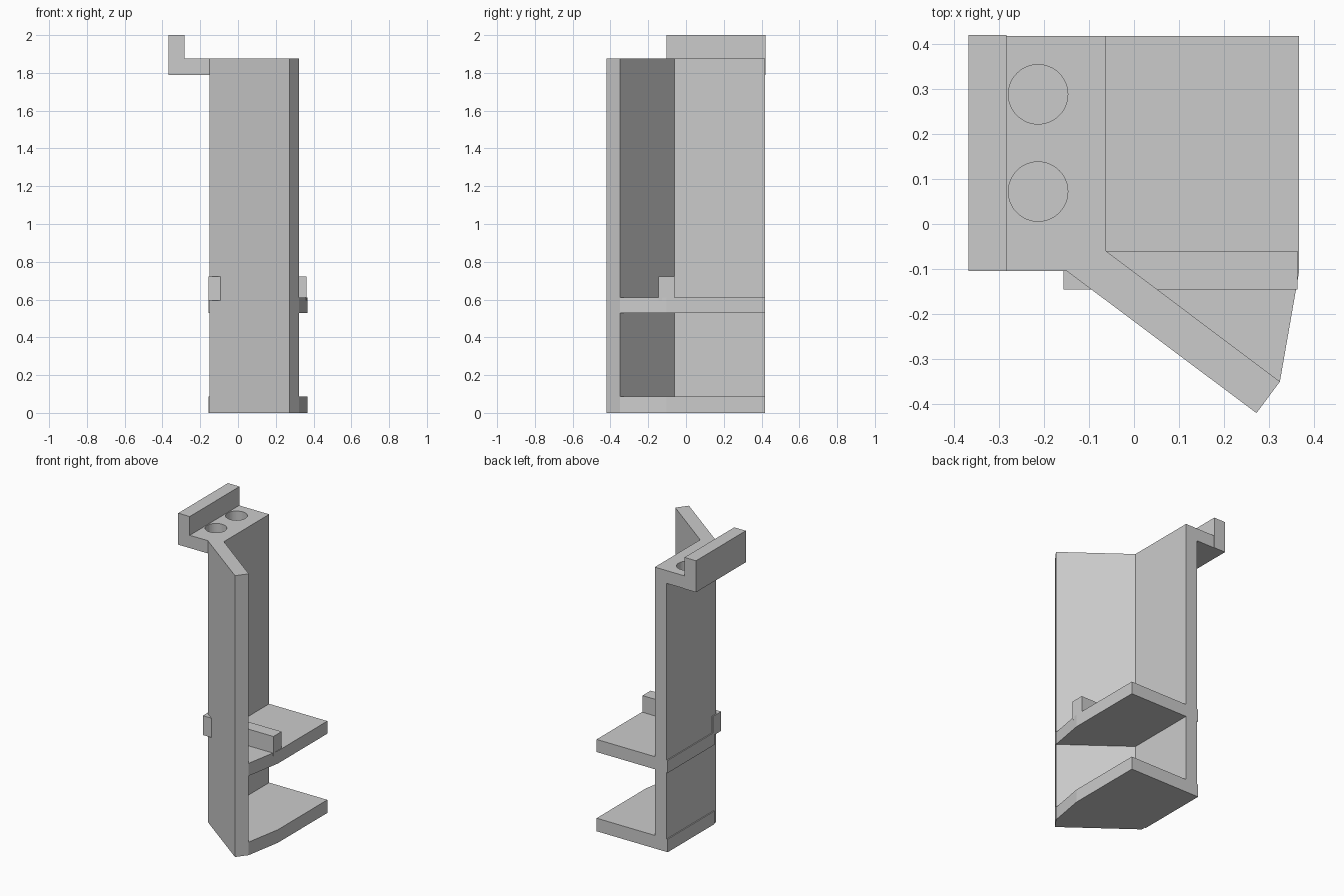
import bpy
import bmesh

if "Cube" in bpy.data.objects:
    bpy.data.objects.remove(bpy.data.objects["Cube"], do_unlink=True)

# Single grey plastic
grey = bpy.data.materials.new("grey_plastic")
grey.use_nodes = True
colour = (0.6, 0.6, 0.6, 1)
grey.diffuse_color = colour
grey.node_tree.nodes["Principled BSDF"].inputs["Base Color"].default_value = colour


def prism(name, outline, bottom, top):
    """Extrude a flat outline upwards."""
    bm = bmesh.new()
    base = bm.faces.new([bm.verts.new((x, y, bottom)) for x, y in outline])
    result = bmesh.ops.extrude_face_region(bm, geom=[base])
    moved = [v for v in result["geom"] if isinstance(v, bmesh.types.BMVert)]
    bmesh.ops.translate(bm, verts=moved, vec=(0, 0, top - bottom))
    bmesh.ops.recalc_face_normals(bm, faces=bm.faces)
    mesh = bpy.data.meshes.new(name)
    bm.to_mesh(mesh)
    bm.free()
    mesh.materials.append(grey)
    obj = bpy.data.objects.new(name, mesh)
    bpy.context.collection.objects.link(obj)
    return obj


def box(name, x0, x1, y0, y1, z0, z1):
    return prism(name, [(x0, y0), (x1, y0), (x1, y1), (x0, y1)], z0, z1)


BACK, FRONT, TOP = 0.417, -0.104, 1.875
WALL_X = -0.15

# Tall wall with an angled front wing
wall = prism("angled_wall", [
    (WALL_X, BACK), (WALL_X, FRONT), (0.272, -0.42),
    (0.324, -0.35), (-0.062, -0.06), (-0.062, BACK)], 0, TOP)

# Two shelves with a tapered front
shelf_outline = [(-0.157, BACK), (-0.157, -0.075), (-0.1, -0.09),
                 (0.29, -0.37), (0.324, -0.35), (0.367, FRONT), (0.367, BACK)]
for name, bottom, top in (("bottom_shelf", 0, 0.087), ("middle_shelf", 0.528, 0.612)):
    prism(name, shelf_outline, bottom, top)

# Crossbar passing through the wing above the middle shelf
box("crossbar", -0.157, 0.363, -0.146, -0.06, 0.594, 0.723)

# Hook at the top: plate and upright lip
plate = box("hook_plate", -0.285, WALL_X, FRONT, BACK, 1.79, TOP)
box("hook_lip", -0.368, -0.283, FRONT, 0.42, 1.79, 2.0)

# Two round holes through the hook plate
for y in (0.288, 0.072):
    bpy.ops.mesh.primitive_cylinder_add(
        vertices=48, radius=0.066, depth=0.12, location=(-0.213, y, 1.85))
    cutter = bpy.context.object
    cutter.name = "hole_cutter"
    cutter.hide_render = True
    for target in (plate, wall):
        mod = target.modifiers.new("hole", "BOOLEAN")
        mod.operation = "DIFFERENCE"
        mod.solver = "EXACT"
        mod.object = cutter
        bpy.context.view_layer.objects.active = target
        bpy.ops.object.modifier_apply(modifier=mod.name)
    bpy.data.objects.remove(cutter, do_unlink=True)
